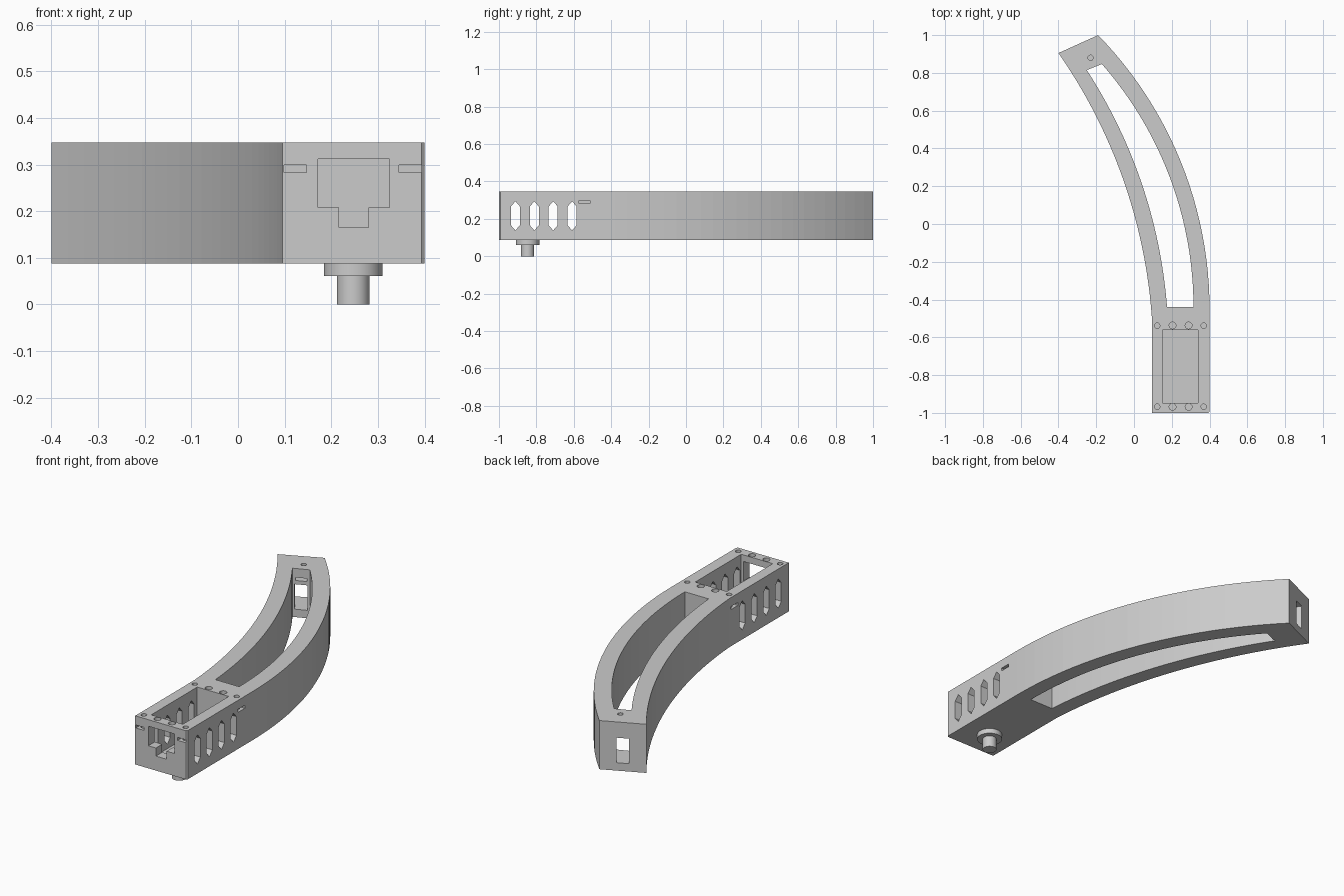
import bpy, bmesh
from math import sin, cos, pi, atan2
from mathutils import Vector

cube = bpy.data.objects.get("Cube")
if cube:
    bpy.data.objects.remove(cube, do_unlink=True)

grey = bpy.data.materials.new("plain_grey")
grey.use_nodes = True
colour = (0.6, 0.6, 0.6, 1)
grey.diffuse_color = colour
grey.node_tree.nodes["Principled BSDF"].inputs["Base Color"].default_value = colour


def prism(name, outline, lo, hi, axis="z"):
    """Extrude a closed 2D outline along an axis."""
    place = {"x": lambda a, b, h: (h, a, b),
             "y": lambda a, b, h: (a, h, b),
             "z": lambda a, b, h: (a, b, h)}[axis]
    bm = bmesh.new()
    low = [bm.verts.new(place(a, b, lo)) for a, b in outline]
    high = [bm.verts.new(place(a, b, hi)) for a, b in outline]
    bm.faces.new(low)
    bm.faces.new(high)
    n = len(outline)
    for i in range(n):
        j = (i + 1) % n
        bm.faces.new((low[i], low[j], high[j], high[i]))
    bmesh.ops.recalc_face_normals(bm, faces=bm.faces)
    mesh = bpy.data.meshes.new(name)
    bm.to_mesh(mesh)
    bm.free()
    mesh.materials.append(grey)
    ob = bpy.data.objects.new(name, mesh)
    bpy.context.collection.objects.link(ob)
    return ob


def arc(p, q, sag, steps=24):
    """Circular arc from p to q, bulging to the right of the path."""
    p, q = Vector(p), Vector(q)
    half = (q - p).length / 2
    radius = (half * half + sag * sag) / (2 * sag)
    along = (q - p).normalized()
    out = Vector((along.y, -along.x))
    centre = (p + q) / 2 - out * (radius - sag)
    swing = atan2(half, radius - sag)
    angles = [swing * (2 * i / steps - 1) for i in range(steps + 1)]
    return [tuple(centre + out * radius * cos(a) + along * radius * sin(a)) for a in angles]


def circle(x, y, r, n=32):
    return [(x + r * cos(2 * pi * i / n), y + r * sin(2 * pi * i / n)) for i in range(n)]


def rect(a0, a1, b0, b1):
    return [(a0, b0), (a1, b0), (a1, b1), (a0, b1)]


def strip(start, direction, near, far, width):
    """Rectangle in plan lying along a direction."""
    d = Vector(direction).normalized()
    s = Vector((d.y, -d.x)) * width / 2
    a, b = Vector(start) + d * near, Vector(start) + d * far
    return [tuple(v) for v in (a - s, a + s, b + s, b - s)]


BOTTOM, TOP = 0.088, 0.347
NUT_LO, NUT_HI = 0.283, 0.299

# Curved arm and straight housing share one plan outline
plan = [(0.095, -1), (0.393, -1), (0.4, -0.993)]
plan += arc((0.4, -0.45), (-0.19, 1.0), 0.153)
plan += arc((0.095, -0.5), (-0.4, 0.905), 0.101)[::-1]
body = prism("curved_arm_body", plan, BOTTOM, TOP)

cutters = []


def cut(*args):
    cutters.append(prism("cutter", *args))


# Long curved opening through the arm
slot = arc((0.315, -0.44), (-0.17, 0.847), 0.125) + arc((0.175, -0.44), (-0.25, 0.815), 0.083)[::-1]
cut(slot, 0, 0.5)

# Housing cavity and stepped front window
cut(rect(0.152, 0.338, -0.947, -0.56), 0.115, 0.5)
cut([(0.172, 0.312), (0.172, 0.208), (0.217, 0.208), (0.217, 0.165),
     (0.28, 0.165), (0.28, 0.208), (0.325, 0.208), (0.325, 0.312)], -1.1, -0.9, "y")

# Pointed vents through both side walls
for i in range(4):
    y = -0.912 + 0.101 * i
    cut([(y, 0.138), (y + 0.024, 0.166), (y + 0.024, 0.266),
         (y, 0.294), (y - 0.024, 0.266), (y - 0.024, 0.166)], 0, 0.5, "x")

# Corner screw holes, nut pockets and shallow top sockets
for x, x0, x1 in ((0.123, 0.03, 0.15), (0.369, 0.345, 0.47)):
    for y in (-0.967, -0.538):
        cut(circle(x, y, 0.014, 20), 0.24, 0.5)
    cut(rect(x - 0.024, x + 0.024, -1.1, -0.942), NUT_LO, NUT_HI)
    cut(rect(x0, x1, -0.571, -0.514), NUT_LO, NUT_HI)
for x in (0.204, 0.289):
    for y in (-0.968, -0.537):
        cut(circle(x, y, 0.018, 20), 0.318, 0.5)

# Tip screw hole, nut pocket and end window
tip, lean = (-0.21, 0.831), (-0.085, 0.122)
cut(circle(-0.23, 0.88, 0.014, 20), 0.25, 0.5)
cut(strip(tip, lean, -0.03, 0.085, 0.056), NUT_LO, NUT_HI)
cut(strip(tip, lean, -0.03, 0.3, 0.062), 0.13, 0.263)

bpy.context.view_layer.objects.active = body
for cutter in cutters:
    cutter.hide_render = True
    mod = body.modifiers.new("cut", "BOOLEAN")
    mod.operation, mod.solver, mod.object = "DIFFERENCE", "EXACT", cutter
    bpy.ops.object.modifier_apply(modifier=mod.name)
    bpy.data.objects.remove(cutter, do_unlink=True)

# Pivot under the housing
flange = prism("pivot_flange", circle(0.247, -0.847, 0.063, 48), 0.061, BOTTOM)
pin = prism("pivot_pin", circle(0.247, -0.847, 0.035, 48), 0, 0.061)
bpy.ops.object.select_all(action="DESELECT")
for ob in (flange, pin):
    ob.select_set(True)
bpy.context.view_layer.objects.active = pin
bpy.ops.object.shade_smooth_by_angle()
